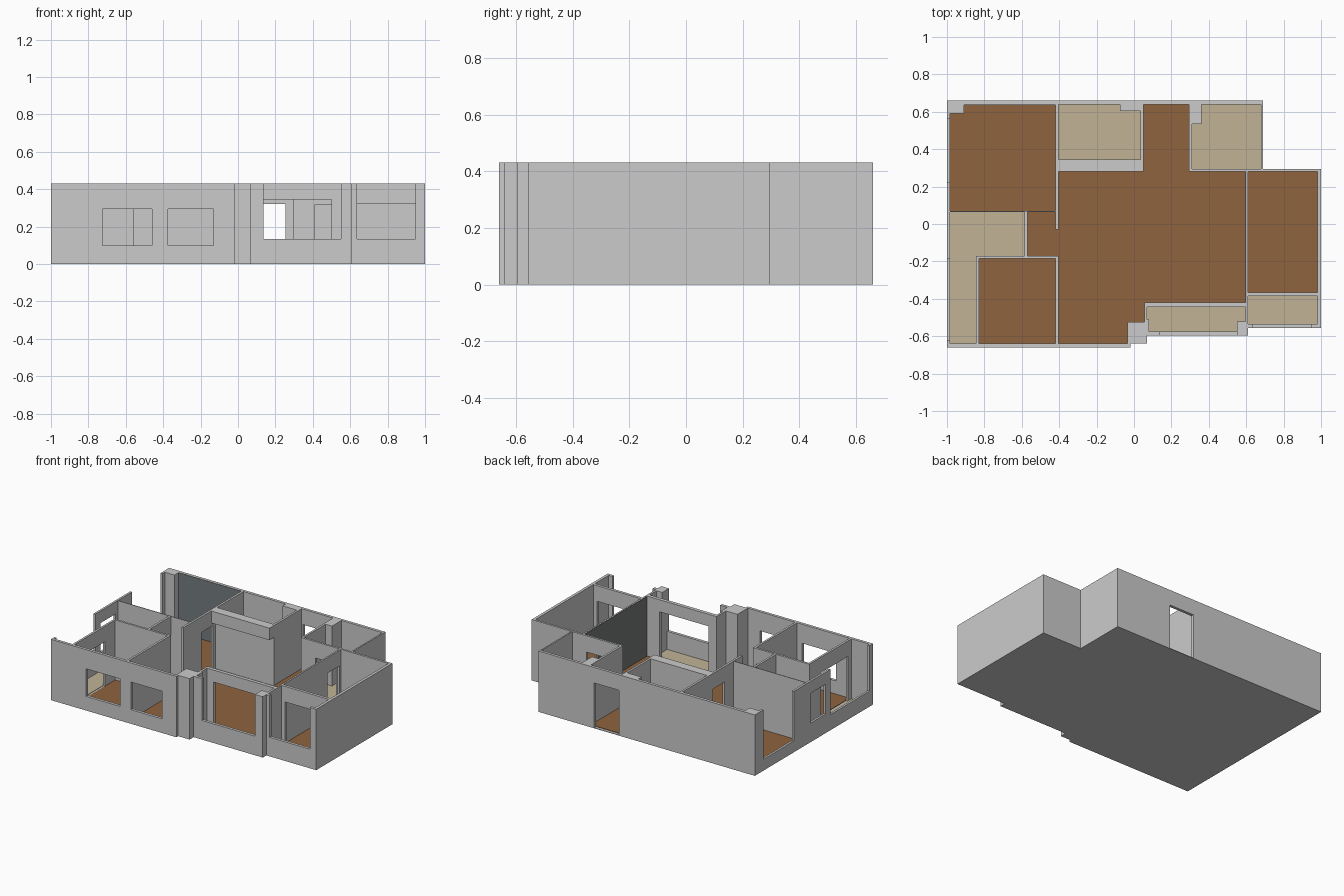
import bpy, bmesh

if "Cube" in bpy.data.objects:
    bpy.data.objects.remove(bpy.data.objects["Cube"])

H, F = 0.43, 0.004          # wall height, slab thickness


def material(name, rgb):
    m = bpy.data.materials.new(name)
    m.diffuse_color = (*[(c / 255) ** 2.2 for c in rgb], 1)
    m.use_nodes = True
    m.node_tree.nodes["Principled BSDF"].inputs["Base Color"].default_value = m.diffuse_color
    return m


GREY = material("wall_grey", (202, 202, 202))
WOOD = material("wood_brown", (141, 99, 65))
TILE = material("tile_beige", (192, 177, 148))
SLATE = material("slate_paint", (116, 123, 128))
DARK = material("charcoal_paint", (118, 119, 120))


def prism(name, pts, z0, z1, mat):
    """Extrude a plan outline from z0 to z1."""
    bm = bmesh.new()
    face = bm.faces.new([bm.verts.new((x, y, z0)) for x, y in pts])
    top = bmesh.ops.extrude_face_region(bm, geom=[face])["geom"]
    for v in top:
        if isinstance(v, bmesh.types.BMVert):
            v.co.z = z1
    bmesh.ops.recalc_face_normals(bm, faces=bm.faces)
    me = bpy.data.meshes.new(name)
    bm.to_mesh(me)
    bm.free()
    me.materials.append(mat)
    ob = bpy.data.objects.new(name, me)
    bpy.context.collection.objects.link(ob)
    return ob


def rect(x0, x1, y0, y1):
    return [(x0, y0), (x1, y0), (x1, y1), (x0, y1)]


def cut(target, cutter):
    """Subtract the cutter, bake the result and delete the cutter."""
    cutter.hide_render = True
    mod = target.modifiers.new("cut", 'BOOLEAN')
    mod.operation, mod.solver, mod.object = 'DIFFERENCE', 'EXACT', cutter
    dg = bpy.context.evaluated_depsgraph_get()
    me = bpy.data.meshes.new_from_object(target.evaluated_get(dg))
    target.modifiers.clear()
    target.data = me
    bpy.data.objects.remove(cutter)


# Solid building block
shell = prism("walls", [(-1, .66), (.69, .66), (.69, .295), (1, .295), (1, -.555), (.61, -.555),
                        (.61, -.595), (.07, -.595), (.07, -.64), (-.02, -.64), (-.02, -.66),
                        (-1, -.66)], 0, H, GREY)

# Room plans, hollowed out of the block
rooms = {
    "main_bedroom": (WOOD, [(-.985, .07), (-.42, .07), (-.42, .64), (-.91, .64), (-.91, .59), (-.985, .59)]),
    "kitchen": (TILE, [(-.405, .345), (.035, .345), (.035, .605), (-.075, .605), (-.075, .64), (-.405, .64)]),
    "living_room": (WOOD, [(-.405, .28), (.05, .28), (.05, .64), (.295, .64), (.295, .28), (.6, .28),
                           (.6, -.42), (.055, -.42), (.055, -.525), (-.035, -.525), (-.035, -.64),
                           (-.405, -.64), (-.405, -.17), (-.57, -.17), (-.57, .065), (-.42, .065),
                           (-.42, -.03), (-.405, -.03)]),
    "bathroom": (TILE, [(.31, .295), (.68, .295), (.68, .64), (.36, .64), (.36, .535), (.31, .535)]),
    "side_bedroom": (WOOD, rect(.61, .98, -.365, .28)),
    "side_balcony": (TILE, rect(.61, .98, -.535, -.385)),
    "front_balcony": (TILE, [(.07, -.445), (.07, -.51), (.08, -.51), (.08, -.575), (.55, -.575),
                             (.55, -.52), (.595, -.52), (.595, -.445)]),
    "left_balcony": (TILE, [(-.985, .065), (-.985, -.64), (-.845, -.64), (-.845, -.17), (-.585, -.17),
                            (-.585, .065)]),
    "front_bedroom": (WOOD, rect(-.83, -.42, -.64, -.185)),
}
for name, (mat, pts) in rooms.items():
    cut(shell, prism("cutter", pts, F, 1, GREY))
    prism(name + "_floor", pts, F - .002, F + .003, mat)

# Openings: x0, x1, y0, y1, z0, z1
openings = [
    (-.725, -.46, -.70, -.60, .10, .295),    # front bedroom window
    (-.375, -.13, -.70, -.60, .10, .295),    # living room window
    (.135, .55, -.62, -.55, .135, 1),        # front balcony, open above parapet
    (.635, .95, -.60, -.50, .135, 1),        # side balcony, open above parapet
    (.12, .50, -.47, -.40, F, .345),         # front balcony door
    (.635, .95, -.40, -.35, F, .32),         # side balcony door
    (.06, .255, .60, .70, F, .32),           # entrance door
    (.41, .57, .25, .32, F, .315),           # bathroom door
    (.57, .63, .13, .26, F, .32),            # side bedroom door
    (-.45, -.38, .17, .30, F, .32),          # main bedroom door
    (-.56, -.43, -.20, -.15, F, .32),        # front bedroom door
    (-.60, -.55, -.13, .0, F, .32),          # door at end of hall
    (-.86, -.81, -.60, -.30, F, .32),        # left balcony door
    (-1.05, -.95, .225, .565, .08, 1),       # main bedroom wide opening
    (-1.05, -.95, -.13, .04, .135, .345),    # left window
    (-1.05, -.95, -.62, -.185, .11, 1),      # left balcony parapet opening
    (-.405, .05, .20, .33, F, .345),         # recess under kitchen beam
]
for x0, x1, y0, y1, z0, z1 in openings:
    cut(shell, prism("cutter", rect(x0, x1, y0, y1), z0, z1, GREY))

# Painted feature walls as thin plates
prism("slate_feature_wall", rect(-.91, -.42, .637, .641), F, H - .001, SLATE)
prism("charcoal_feature_wall", rect(.597, .601, -.42, .13), F, H - .001, DARK)
prism("charcoal_over_door", rect(.597, .601, .13, .26), .32, H - .001, DARK)
prism("charcoal_door_side", rect(.597, .601, .26, .28), F, H - .001, DARK)
